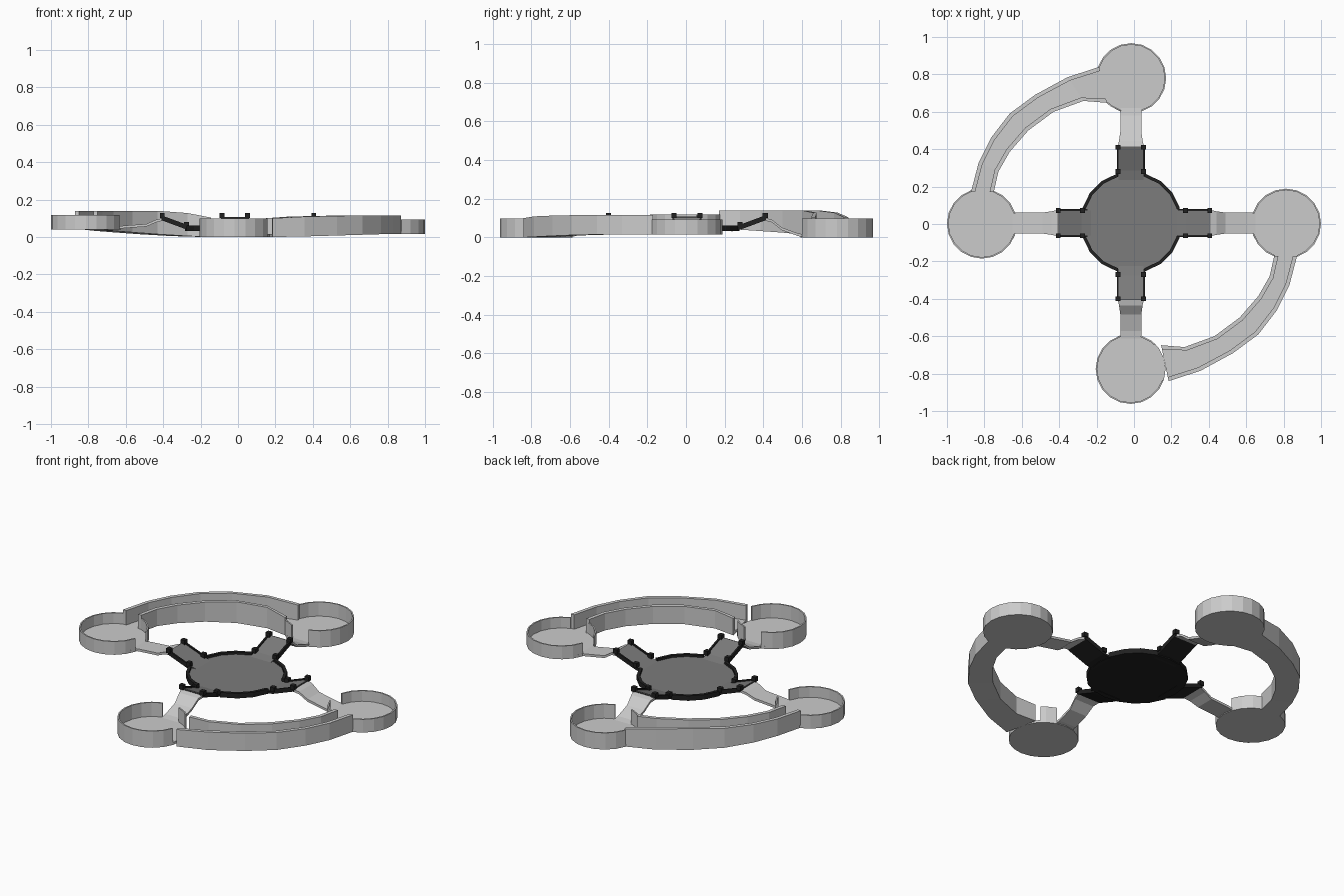
import bpy, bmesh
from math import cos, sin, radians
from mathutils import Vector

if "Cube" in bpy.data.objects:
    bpy.data.objects.remove(bpy.data.objects["Cube"])


def material(name, v):
    m = bpy.data.materials.new(name)
    m.diffuse_color = (v, v, v, 1)
    m.use_nodes = True
    m.node_tree.nodes["Principled BSDF"].inputs["Base Color"].default_value = m.diffuse_color
    return m


BLACK = material("black", 0.015)
DARK = material("dark_grey", 0.2)


def loft(name, sections, mat=None):
    """Skin a row of equal closed cross-sections and cap both ends."""
    bm = bmesh.new()
    rings = [[bm.verts.new(p) for p in s] for s in sections]
    n = len(rings[0])
    for a, b in zip(rings, rings[1:]):
        for i in range(n):
            j = (i + 1) % n
            bm.faces.new((a[i], a[j], b[j], b[i]))
    bm.faces.new(rings[0][::-1])
    bm.faces.new(rings[-1])
    bmesh.ops.recalc_face_normals(bm, faces=bm.faces)
    me = bpy.data.meshes.new(name)
    bm.to_mesh(me)
    bm.free()
    ob = bpy.data.objects.new(name, me)
    bpy.context.collection.objects.link(ob)
    if mat:
        me.materials.append(mat)
    return ob


def disc(name, c, r, z0, z1, sides, mat=None):
    ang = [radians(360 * i / sides) for i in range(sides)]
    loft(name, [[(c[0] + r * cos(a), c[1] + r * sin(a), z) for a in ang]
                for z in (z0, z1)], mat)


def ring_wall(name, c, r, t, z0, z1, a0, a1, step, mat=None):
    """Wall following a circle from angle a0 to a1 in degrees."""
    angs = [a0] + [k * step for k in range(-40, 80) if a0 + 3 < k * step < a1 - 3] + [a1]
    secs = []
    for a in angs:
        d = Vector((cos(radians(a)), sin(radians(a))))
        p, q = Vector(c) + d * (r - t), Vector(c) + d * r
        secs.append([(*p, z0), (*q, z0), (*q, z1), (*p, z1)])
    loft(name, secs, mat)


def strip(name, d, off, pts, t, mat=None, shift=0.0):
    """Sloped strip along direction d; pts = (distance, half width, top z)."""
    d = Vector(d)
    s = Vector((-d.y, d.x))
    secs = []
    for r, w, z in pts:
        m = Vector(off) + d * r + s * shift
        a, b = m - s * w, m + s * w
        secs.append([(*a, z - t), (*b, z - t), (*b, z), (*a, z)])
    loft(name, secs, mat)


def box(name, c, s, mat):
    x, y, z = c
    h = s / 2
    loft(name, [[(x - h, y - h, k), (x + h, y - h, k), (x + h, y + h, k), (x - h, y + h, k)]
                for k in (z - h, z + h)], mat)


# Round end trays: centre, base z, rim z, wall spans left open for arm and trough
R = 0.187
PODS = {
    "left": ((-0.813, 0.002), 0.04, 0.118, [(109, 343), (17, 71)]),
    "right": ((0.813, 0.002), 0.015, 0.093, [(-71, 163), (197, 251)]),
    "back": ((-0.015, 0.78), 0.0, 0.098, [(-73, 161), (225, 253)]),
    "front": ((-0.018, -0.775), 0.0, 0.098, [(107, 341), (45, 73)]),
}
for n, (c, z0, z1, spans) in PODS.items():
    disc(n + "_tray_floor", c, R, z0, z0 + 0.015, 20)
    for s in spans:
        ring_wall(n + "_tray_wall", c, R, 0.008, z0, z1, *s, 18)

# Central dish
HUB = (-0.015, 0.008)
disc("hub_base", HUB, 0.268, 0.033, 0.045, 20, BLACK)
disc("hub_plate", HUB, 0.26, 0.045, 0.049, 20, DARK)
for k in range(4):
    ring_wall("hub_rim", HUB, 0.272, 0.017, 0.033, 0.062, 90 * k + 16, 90 * k + 74, 18, BLACK)

# Arms from hub to trays: direction, origin, tray edge distance
ARMS = {
    "left": ((-1, 0), (0, 0.005), 0.63),
    "right": ((1, 0), (0, 0.005), 0.63),
    "back": ((0, 1), (-0.017, 0.005), 0.595),
    "front": ((0, -1), (-0.017, 0.005), 0.597),
}
for n, (d, off, end) in ARMS.items():
    zf = PODS[n][1] + 0.015
    slope = [(0.23, 0.075, 0.049), (0.28, 0.075, 0.06), (0.41, 0.075, 0.108)]
    strip(n + "_arm_base", d, off, [(r, w, z - 0.004) for r, w, z in slope], 0.014, BLACK)
    strip(n + "_arm_plate", d, off, [(r, w - 0.008, z) for r, w, z in slope], 0.004, DARK)
    for s in (-1, 1):
        strip(n + "_arm_rail", d, off, [(r, 0.005, z + 0.008) for r, w, z in slope[1:]],
              0.02, BLACK, s * 0.07)
    strip(n + "_arm_outer", d, off,
          [(0.40, 0.072, 0.102), (0.44, 0.063, 0.092), (0.49, 0.056, zf * 0.45 + 0.045),
           (end - 0.02, 0.056, zf + 0.006), (end + 0.02, 0.056, zf)], 0.014)
    # Corner lugs
    dv = Vector(d)
    sv = Vector((-dv.y, dv.x))
    for r, z in ((0.275, 0.068), (0.405, 0.114)):
        for s in (-1, 1):
            p = Vector(off) + dv * r + sv * s * 0.068
            box(n + "_arm_lug", (p.x, p.y, z), 0.026, BLACK)

# Curved troughs: (outer x, y, inner x, y), tray to tray
PATH = [(-0.185, 0.84, -0.145, 0.648), (-0.355, 0.785, -0.27, 0.658), (-0.53, 0.69, -0.43, 0.60),
        (-0.665, 0.59, -0.565, 0.50), (-0.765, 0.46, -0.665, 0.385),
        (-0.83, 0.33, -0.725, 0.28), (-0.872, 0.17, -0.75, 0.17)]


def trough(name, sign, base, top):
    secs = []
    for (ox, oy, ix, iy), z0, z1 in zip(PATH, base, top):
        o, i = Vector((ox, oy)) * sign, Vector((ix, iy)) * sign
        u = (i - o).normalized() * 0.022
        f = z0 + 0.015
        secs.append([(*o, z0), (*i, z0), (*i, z1), (*(i - u), z1), (*(i - u), f),
                     (*(o + u), f), (*(o + u), z1), (*o, z1)])
    loft(name, secs)


trough("back_left_trough", 1, [0, 0.005, 0.015, 0.025, 0.033, 0.04, 0.04],
       [0.104, 0.128, 0.14, 0.14, 0.14, 0.14, 0.14])
trough("front_right_trough", -1, [0, 0.003, 0.008, 0.012, 0.015, 0.015, 0.015],
       [0.1, 0.109, 0.113, 0.115, 0.115, 0.115, 0.115])
